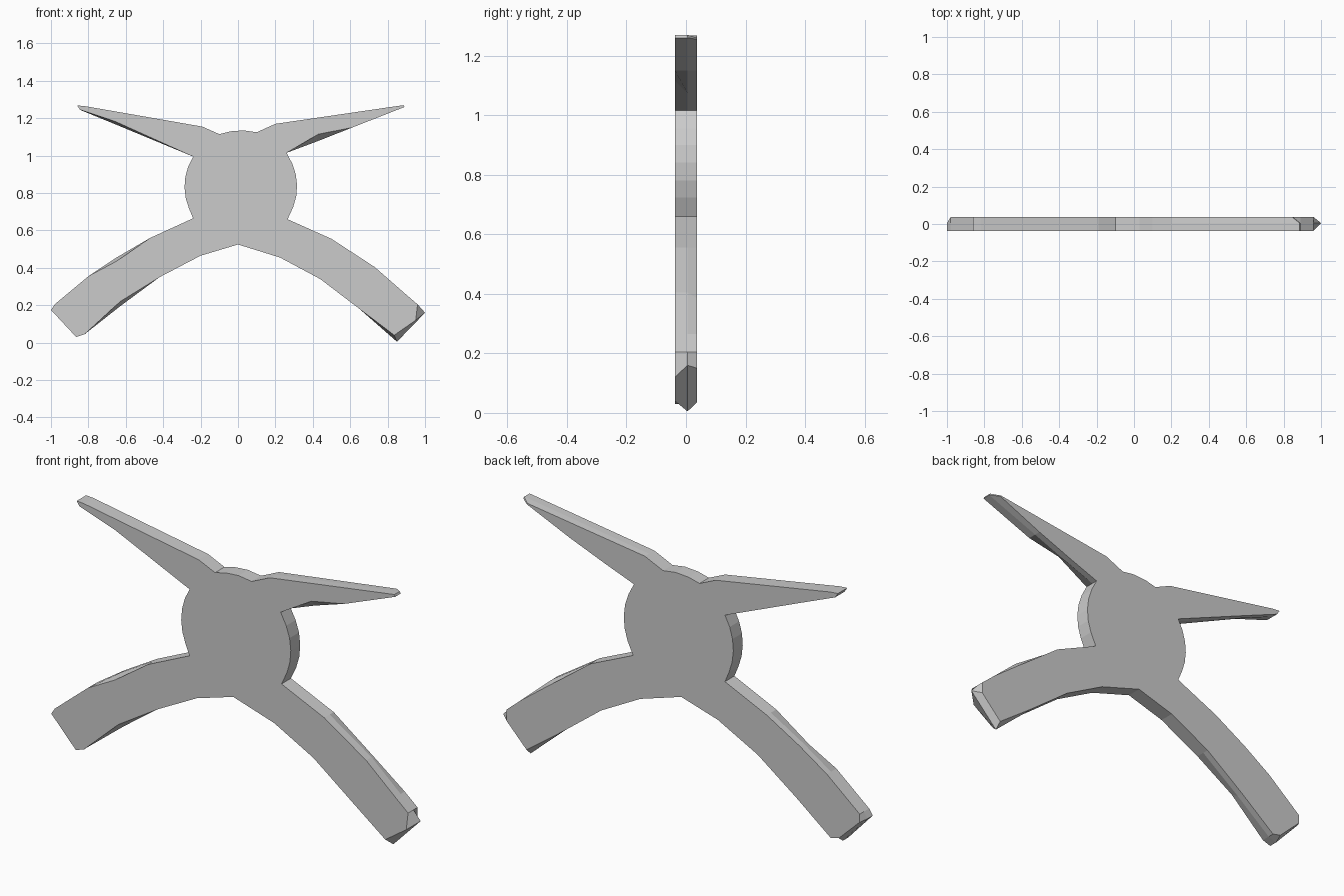
import bpy, bmesh, math

HALF = 0.037  # half thickness of the plate


def disc_arc(a0, a1, n=5):
    """Points on the round hub, without the end points."""
    return [(0.015 + 0.301 * math.cos(math.radians(a0 + (a1 - a0) * i / (n + 1))),
             0.835 + 0.301 * math.sin(math.radians(a0 + (a1 - a0) * i / (n + 1))))
            for i in range(1, n + 1)]


# Front outline, clockwise, section by section (x, z)
left_arm_top = [(-0.86, 1.268), (-0.82, 1.265), (-0.19, 1.155), (-0.10, 1.115)]
hub_top = [(-0.04, 1.13), (0.03, 1.135), (0.10, 1.125)]
right_arm = [(0.20, 1.17), (0.885, 1.27), (0.89, 1.26), (0.61, 1.15), (0.42, 1.075), (0.26, 1.015)]
right_leg = [(0.265, 0.66), (0.50, 0.555), (0.73, 0.405), (0.89, 0.265), (0.96, 0.205),
             (1.0, 0.16), (0.85, 0.005), (0.65, 0.18), (0.44, 0.34), (0.225, 0.455), (0.0, 0.525)]
left_leg = [(-0.20, 0.465), (-0.42, 0.35), (-0.63, 0.195), (-0.82, 0.045), (-0.865, 0.03),
            (-1.0, 0.175), (-0.98, 0.205), (-0.80, 0.355), (-0.65, 0.455), (-0.47, 0.56), (-0.24, 0.665)]
left_arm_under = [(-0.24, 0.995), (-0.65, 1.165), (-0.845, 1.245)]

outline = (left_arm_top + hub_top + right_arm + disc_arc(35, -33) + right_leg
           + left_leg + disc_arc(214, 148) + left_arm_under)

# Worn tips and edges: how far the front / back corner is pulled in (dx, dz)
front_wear = {(1.0, 0.16): (-0.05, -0.04), (0.85, 0.005): (-0.015, 0.035),
              (-0.63, 0.195): (0.0, 0.025), (0.42, 1.075): (0.01, 0.04),
              (-0.65, 1.165): (0.0, 0.015), (-0.65, 0.455): (0.0, -0.02)}
back_wear = {(1.0, 0.16): (-0.04, -0.01), (0.85, 0.005): (0.0, 0.03),
             (-1.0, 0.175): (0.02, -0.01), (-0.865, 0.03): (0.0, 0.025),
             (0.73, 0.405): (0.0, -0.02), (0.885, 1.27): (-0.04, -0.01),
             (0.89, 1.26): (-0.04, -0.005)}


def ring(bm, y, wear):
    verts = []
    for p in outline:
        dx, dz = wear.get(p, (0, 0))
        verts.append(bm.verts.new((p[0] + dx, y, p[1] + dz)))
    return verts


# Flat plate: front face, ridge around the middle, back face
bm = bmesh.new()
front, middle, back = ring(bm, -HALF, front_wear), ring(bm, 0.005, {}), ring(bm, HALF, back_wear)
bm.faces.new(front)
bm.faces.new(back[::-1])
n = len(outline)
for a, b in ((front, middle), (middle, back)):
    for i in range(n):
        j = (i + 1) % n
        bm.faces.new((a[i], b[i], b[j], a[j]))
bmesh.ops.recalc_face_normals(bm, faces=bm.faces)
bmesh.ops.triangulate(bm, faces=[f for f in bm.faces if len(f.verts) > 4])

mesh = bpy.data.meshes.new("four_armed_plate")
bm.to_mesh(mesh)
bm.free()
plate = bpy.data.objects.new("four_armed_plate", mesh)
bpy.context.collection.objects.link(plate)
